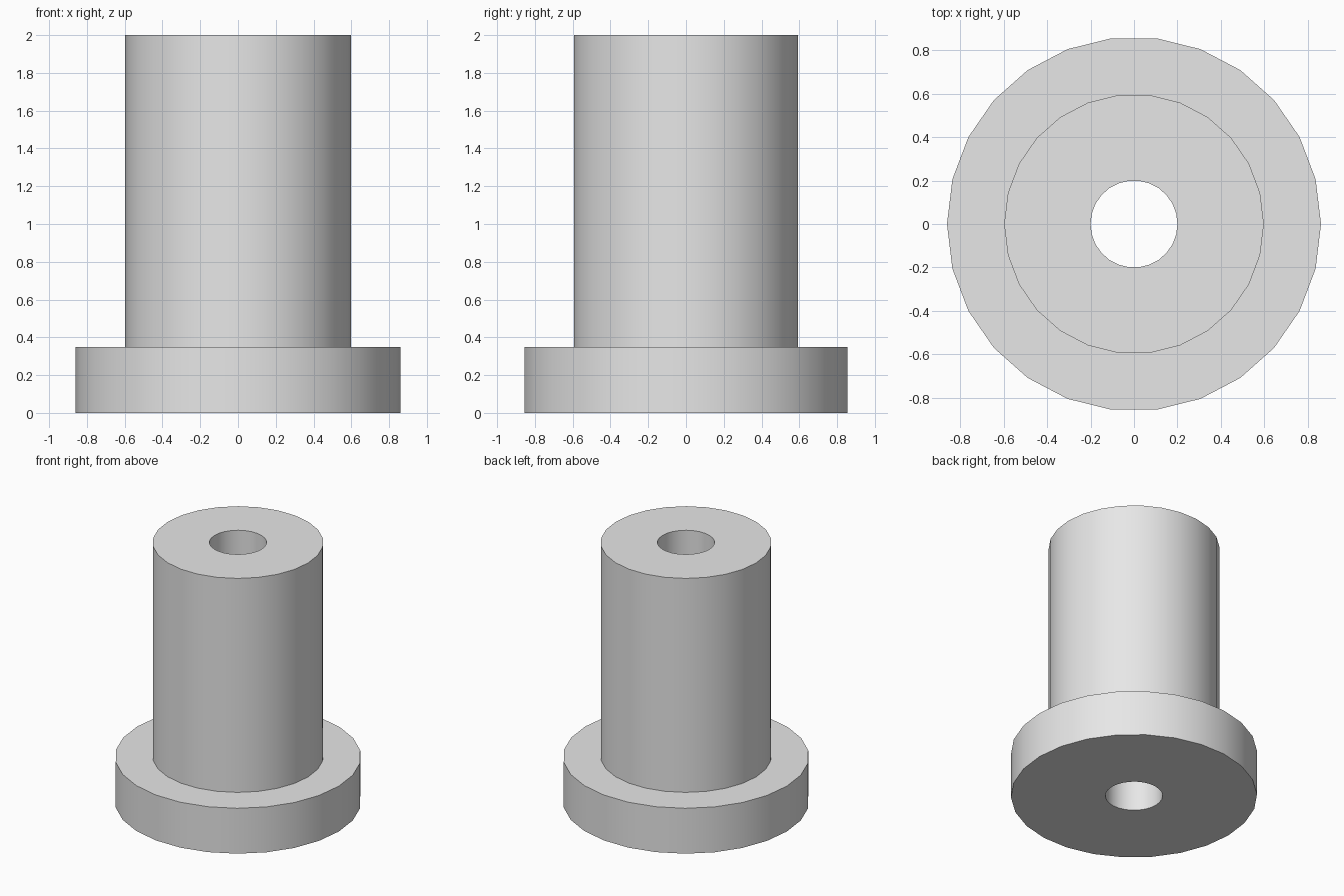
import bpy
import bmesh
from math import cos, sin, tau, radians

cube = bpy.data.objects.get("Cube")
if cube:
    bpy.data.objects.remove(cube, do_unlink=True)

SIDES = 26
BORE_RADIUS = 0.2
SLEEVE_RADIUS = 0.597
FLANGE_RADIUS = 0.86
FLANGE_HEIGHT = 0.35
HEIGHT = 2.0

grey = bpy.data.materials.new("light grey")
grey.use_nodes = True
colour = (0.8, 0.8, 0.8, 1)
grey.diffuse_color = colour
grey.node_tree.nodes["Principled BSDF"].inputs["Base Color"].default_value = colour


def lathe(name, profile):
    """Revolve a closed (radius, height) profile around the z axis."""
    bm = bmesh.new()
    rings = [[bm.verts.new((r * cos(tau * i / SIDES), r * sin(tau * i / SIDES), z))
              for i in range(SIDES)] for r, z in profile]
    for k, ring in enumerate(rings):
        above = rings[(k + 1) % len(rings)]
        for i in range(SIDES):
            j = (i + 1) % SIDES
            bm.faces.new((ring[i], ring[j], above[j], above[i]))
    bmesh.ops.recalc_face_normals(bm, faces=bm.faces)
    mesh = bpy.data.meshes.new(name)
    bm.to_mesh(mesh)
    bm.free()
    mesh.materials.append(grey)
    obj = bpy.data.objects.new(name, mesh)
    bpy.context.collection.objects.link(obj)
    return obj


# Flanged sleeve with a bore running right through it
bushing = lathe("flanged_bushing", [
    (BORE_RADIUS, 0),
    (FLANGE_RADIUS, 0),
    (FLANGE_RADIUS, FLANGE_HEIGHT),
    (SLEEVE_RADIUS, FLANGE_HEIGHT),
    (SLEEVE_RADIUS, HEIGHT),
    (BORE_RADIUS, HEIGHT),
])

# Smooth round walls, crisp rims
bpy.ops.object.select_all(action="DESELECT")
bushing.select_set(True)
bpy.context.view_layer.objects.active = bushing
bpy.ops.object.shade_smooth_by_angle(angle=radians(30))
